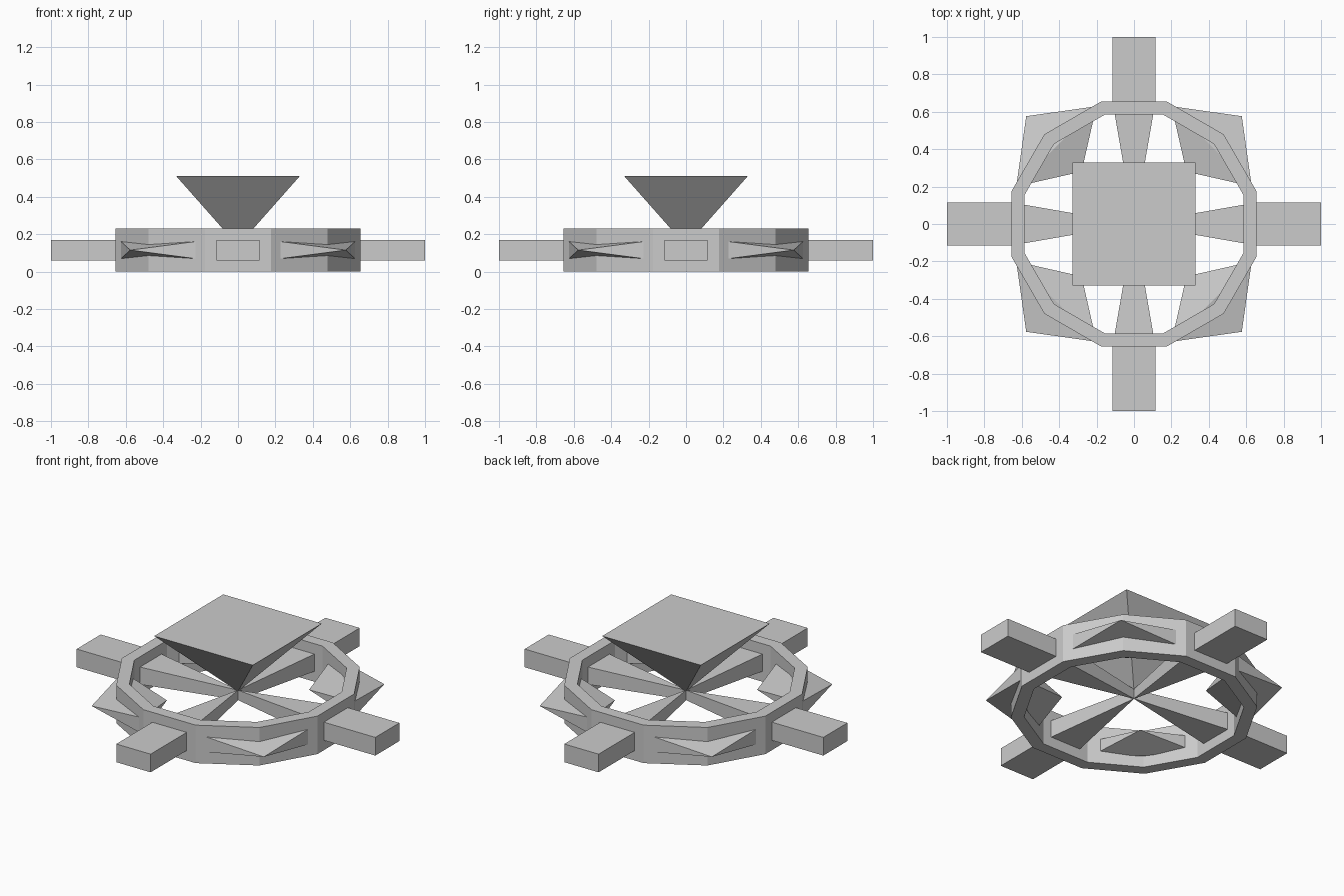
import bpy
from math import pi, cos, sin

if "Cube" in bpy.data.objects:
    bpy.data.objects.remove(bpy.data.objects["Cube"])

MID = 0.115  # height of the frame's middle plane


def make(name, verts, faces, rot=0.0):
    me = bpy.data.meshes.new(name)
    me.from_pydata(verts, [], faces)
    me.validate()
    ob = bpy.data.objects.new(name, me)
    ob.rotation_euler.z = rot
    bpy.context.collection.objects.link(ob)
    return ob


def rect(x, w, h):
    """Upright rectangle at distance x, half-width w, half-height h."""
    return [(x, -w, MID - h), (x, w, MID - h), (x, w, MID + h), (x, -w, MID + h)]


def skin(a, b):
    """Side faces joining two four-point loops starting at a and b."""
    return [(a + i, b + i, b + (i + 1) % 4, a + (i + 1) % 4) for i in range(4)]


# Twelve-sided ring
N = 12
profile = [(0.678, 0.0), (0.678, 0.23), (0.605, 0.23), (0.605, 0.0)]
verts, faces = [], []
for i in range(N):
    a = pi / N + 2 * pi * i / N
    verts += [(r * cos(a), r * sin(a), z) for r, z in profile]
    j = (i + 1) % N
    for k in range(4):
        m = (k + 1) % 4
        faces.append((i * 4 + k, j * 4 + k, j * 4 + m, i * 4 + m))
make("ring", verts, faces)

# Four arms: square-cut outside the ring, tapering to the middle inside
arm = rect(0.001, 0.001, 0.03) + rect(0.655, 0.115, 0.055) + rect(1.0, 0.115, 0.055)
arm_faces = [(0, 1, 2, 3), (11, 10, 9, 8)] + skin(4, 0) + skin(8, 4)
arm_faces = [f[::-1] for f in arm_faces]
for i in range(4):
    make(f"arm_{i + 1}", arm, arm_faces, i * pi / 2)

# Four diagonal spikes: two pyramids sharing an upright base inside the ring
spike = rect(0.587, 0.303, 0.049) + [(0.815, 0, MID), (0.396, 0, MID)]
spike_faces = []
for i in range(4):
    j = (i + 1) % 4
    spike_faces += [(i, j, 4), (j, i, 5)]
for i in range(4):
    make(f"spike_{i + 1}", spike, spike_faces, pi / 4 + i * pi / 2)

# Inverted pyramid standing on the middle
s = 0.33
top = [(-s, -s, 0.51), (s, -s, 0.51), (s, s, 0.51), (-s, s, 0.51), (0, 0, 0.137)]
make("top_pyramid", top, [(0, 1, 2, 3)] + [((i + 1) % 4, i, 4) for i in range(4)])
